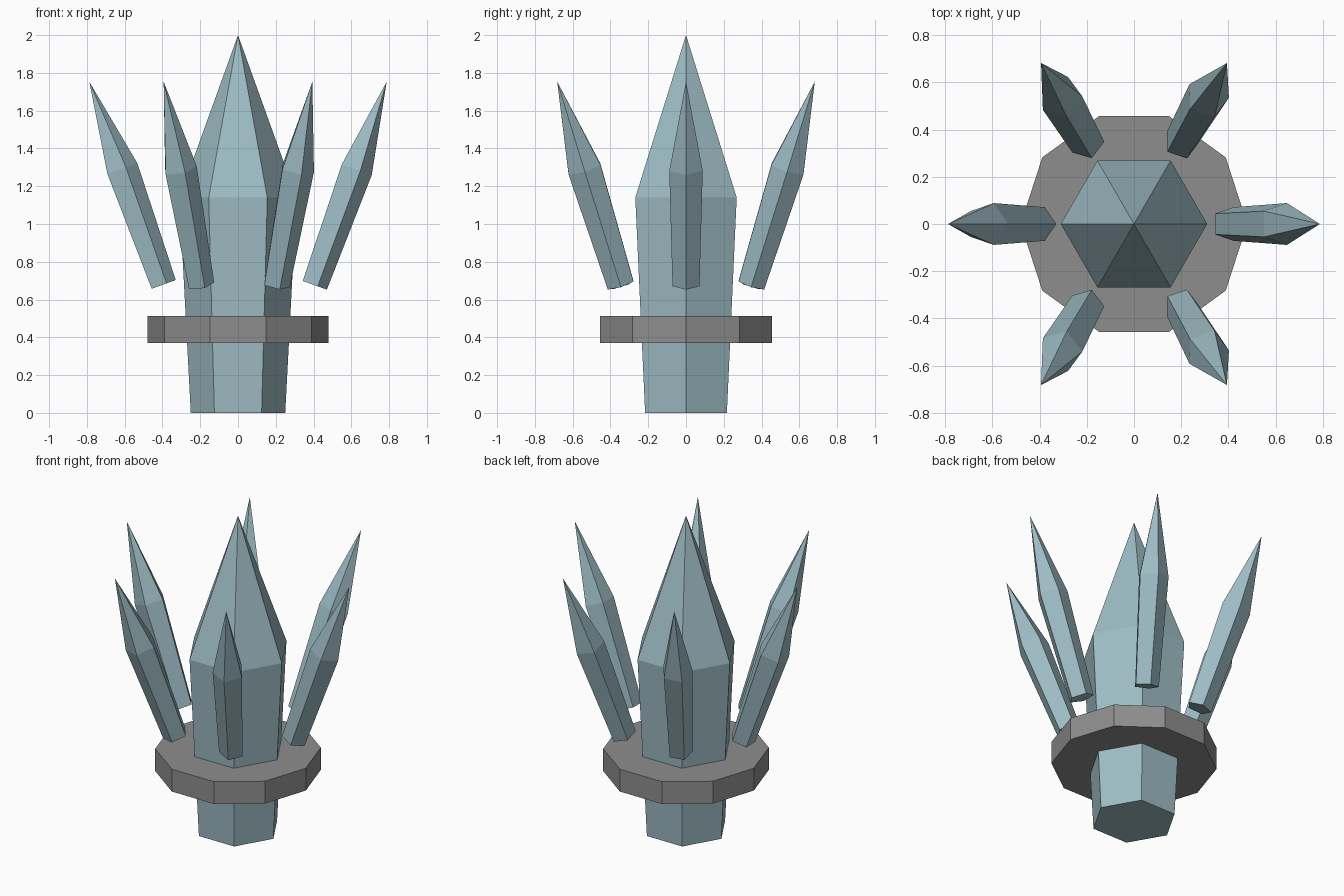
import bpy
import bmesh
import math
from mathutils import Vector, Matrix

if "Cube" in bpy.data.objects:
    bpy.data.objects.remove(bpy.data.objects["Cube"])


def material(name, rgb):
    m = bpy.data.materials.new(name)
    m.diffuse_color = (*rgb, 1.0)
    m.use_nodes = True
    m.node_tree.nodes["Principled BSDF"].inputs["Base Color"].default_value = m.diffuse_color
    return m


CRYSTAL = material("pale blue crystal", (0.34, 0.50, 0.55))
STONE = material("grey stone", (0.27, 0.27, 0.27))


def prism(name, sides, rings, mat, tip=None):
    """Flat-faced solid from (radius, height) rings, closed by a cap or a tip."""
    bm = bmesh.new()
    loops = []
    for r, z in rings:
        loops.append([bm.verts.new((r * math.cos(math.tau * i / sides),
                                    r * math.sin(math.tau * i / sides), z))
                      for i in range(sides)])
    bm.faces.new(loops[0][::-1])
    for a, b in zip(loops, loops[1:]):
        for i in range(sides):
            j = (i + 1) % sides
            bm.faces.new((a[i], a[j], b[j], b[i]))
    top = loops[-1]
    if tip is None:
        bm.faces.new(top)
    else:
        apex = bm.verts.new((0, 0, tip))
        for i in range(sides):
            bm.faces.new((top[i], top[(i + 1) % sides], apex))
    bmesh.ops.recalc_face_normals(bm, faces=bm.faces)
    mesh = bpy.data.meshes.new(name)
    bm.to_mesh(mesh)
    bm.free()
    mesh.materials.append(mat)
    ob = bpy.data.objects.new(name, mesh)
    bpy.context.collection.objects.link(ob)
    return ob


# Large central crystal
prism("central_crystal", 6, [(0.25, 0.0), (0.31, 1.14)], CRYSTAL, tip=2.0)

# Ten-sided stone collar
prism("stone_collar", 10, [(0.48, 0.37), (0.48, 0.513)], STONE)

# Six floating shards leaning outwards, tilted without any spin
LENGTH, TILT = 1.143, math.radians(19.8)
for k in range(6):
    a = k * math.tau / 6
    shard = prism(f"floating_shard_{k + 1}", 5,
                  [(0.075, 0.0), (0.093, 0.57 * LENGTH)], CRYSTAL, tip=LENGTH)
    axis = Vector((-math.sin(a), math.cos(a), 0))
    base = Vector((0.40 * math.cos(a), 0.40 * math.sin(a), 0.678))
    shard.matrix_world = Matrix.Translation(base) @ Matrix.Rotation(TILT, 4, axis)
